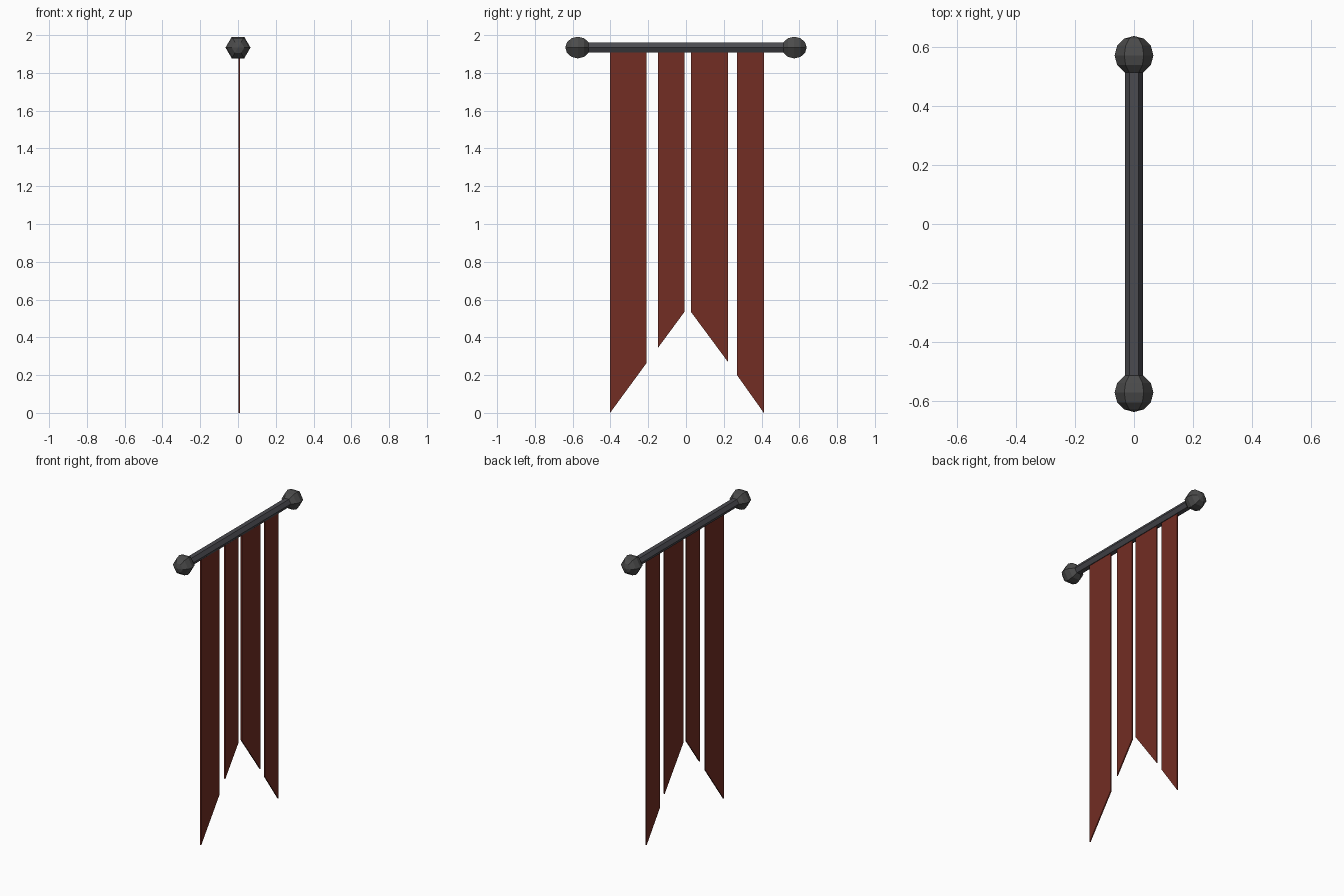
import bpy, bmesh, math
from mathutils import Matrix

if "Cube" in bpy.data.objects:
    bpy.data.objects.remove(bpy.data.objects["Cube"])


def material(name, rgb):
    m = bpy.data.materials.new(name)
    m.diffuse_color = (*rgb, 1)
    m.use_nodes = True
    m.node_tree.nodes["Principled BSDF"].inputs["Base Color"].default_value = m.diffuse_color
    return m


RED = material("dark red cloth", (0.17, 0.026, 0.017))
IRON = material("dark iron", (0.07, 0.07, 0.08))
KNOB = material("dark grey knob", (0.07, 0.07, 0.07))
ROD_Z = 1.934


def add(name, bm, mat):
    bmesh.ops.recalc_face_normals(bm, faces=bm.faces)
    mesh = bpy.data.meshes.new(name)
    bm.to_mesh(mesh)
    bm.free()
    mesh.materials.append(mat)
    bpy.context.collection.objects.link(bpy.data.objects.new(name, mesh))


# local z axis laid along y, with a corner of the hexagon pointing up
along_y = Matrix.Rotation(math.radians(90), 4, 'X') @ Matrix.Rotation(math.radians(90), 4, 'Z')

# hexagonal rod
bm = bmesh.new()
bmesh.ops.create_cone(bm, cap_ends=True, segments=6, radius1=0.03, radius2=0.03, depth=1.14,
                      matrix=Matrix.Translation((0, 0, ROD_Z)) @ along_y)
add("rod", bm, IRON)

# faceted end knobs
for side, label in ((-1, "front"), (1, "back")):
    bm = bmesh.new()
    bmesh.ops.create_uvsphere(bm, u_segments=6, v_segments=6, radius=0.066,
                              matrix=Matrix.Translation((0, side * 0.573, ROD_Z)) @ along_y)
    add(label + "_knob", bm, KNOB)

# cloth strips: y start, y end, bottom z at each edge
strips = [(-0.402, -0.208, 0.0, 0.265), (-0.148, -0.008, 0.345, 0.535),
          (0.026, 0.222, 0.535, 0.27), (0.27, 0.412, 0.20, 0.0)]
for i, (y0, y1, z0, z1) in enumerate(strips):
    bm = bmesh.new()
    outline = [(y0, z0), (y1, z1), (y1, 1.925), (y0, 1.925)]
    face = bm.faces.new([bm.verts.new((0.002, y, z)) for y, z in outline])
    ext = bmesh.ops.extrude_face_region(bm, geom=[face])
    bmesh.ops.translate(bm, vec=(0.008, 0, 0),
                        verts=[v for v in ext["geom"] if isinstance(v, bmesh.types.BMVert)])
    add(f"cloth_strip_{i + 1}", bm, RED)
